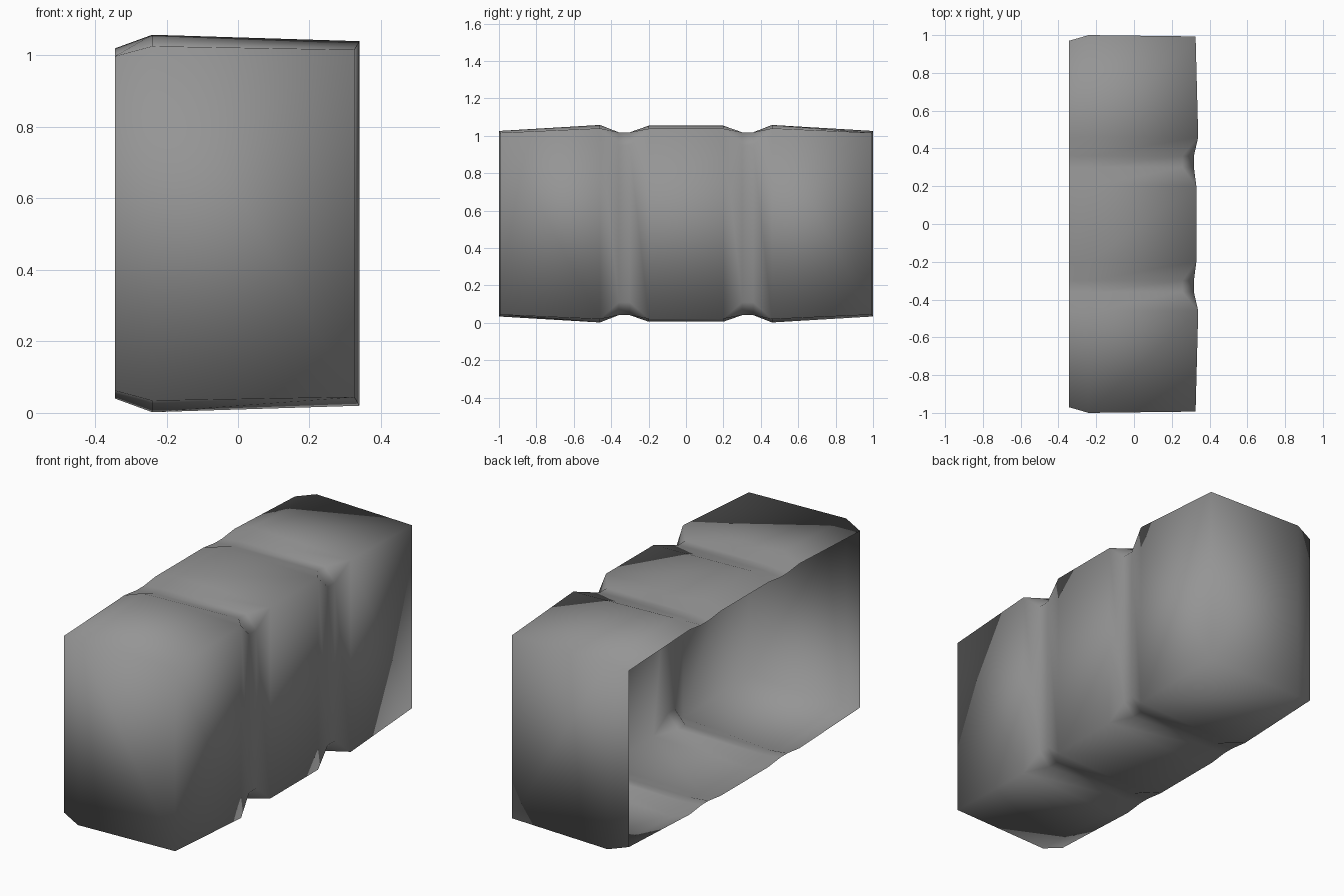
import bpy, bmesh

cube = bpy.data.objects.get("Cube")
if cube:
    bpy.data.objects.remove(cube, do_unlink=True)

grey = bpy.data.materials.new("plain_grey")
grey.use_nodes = True
colour = (0.3, 0.3, 0.3, 1)
grey.diffuse_color = colour
grey.node_tree.nodes["Principled BSDF"].inputs["Base Color"].default_value = colour

MID = 0.53          # height of the horizontal symmetry plane
RIM, SHOULDER = -0.344, -0.24

# Upper half sections (x, height above the middle), from open rim to outer wall
END = [(RIM, .468), (SHOULDER, .496), (.326, .486), (.326, .486)]
RIDGE = [(RIM, .49), (SHOULDER, .528), (.34, .51), (.34, .51)]
GROOVE = [(RIM, .478), (SHOULDER, .489), (.256, .489), (.317, .42)]
MIDDLE = [(RIM, .49), (SHOULDER, .524), (.33, .508), (.33, .508)]

half = [(1.0, END), (.46, RIDGE), (.36, GROOVE), (.30, GROOVE), (.20, MIDDLE)]
stations = [(-y, s) for y, s in half] + [(y, s) for y, s in reversed(half)]

bm = bmesh.new()
rings = []
for y, section in stations:
    outline = section + [(x, -h) for x, h in reversed(section)]
    ring = [bm.verts.new((x, y, MID + h)) for x, h in outline]
    rings.append(ring)

# Rim corners and outer corners of the end walls lean slightly inward
for ring, sign in ((rings[0], -1), (rings[-1], 1)):
    for i in (0, 7):
        ring[i].co.y = sign * .97
    for i in (2, 3, 4, 5):
        ring[i].co.y = sign * .993

# Skin between stations, leaving the rim side open
for a, b in zip(rings, rings[1:]):
    for i in range(7):
        bm.faces.new((a[i], a[i + 1], b[i + 1], b[i]))

# End walls
for ring in (rings[0], rings[-1]):
    bm.faces.new((ring[0], ring[1], ring[6], ring[7]))
    bm.faces.new((ring[1], ring[2], ring[5], ring[6]))

# Weld the square corners, then point all faces outward
bmesh.ops.remove_doubles(bm, verts=bm.verts, dist=.0005)
bmesh.ops.recalc_face_normals(bm, faces=bm.faces)
outer = max(bm.faces, key=lambda f: f.calc_center_median().x)
if outer.normal.x < 0:
    bmesh.ops.reverse_faces(bm, faces=bm.faces)
for f in bm.faces:
    f.smooth = True

mesh = bpy.data.meshes.new("open_grooved_shell")
bm.to_mesh(mesh)
bm.free()
mesh.materials.append(grey)
shell = bpy.data.objects.new("open_grooved_shell", mesh)
bpy.context.collection.objects.link(shell)
